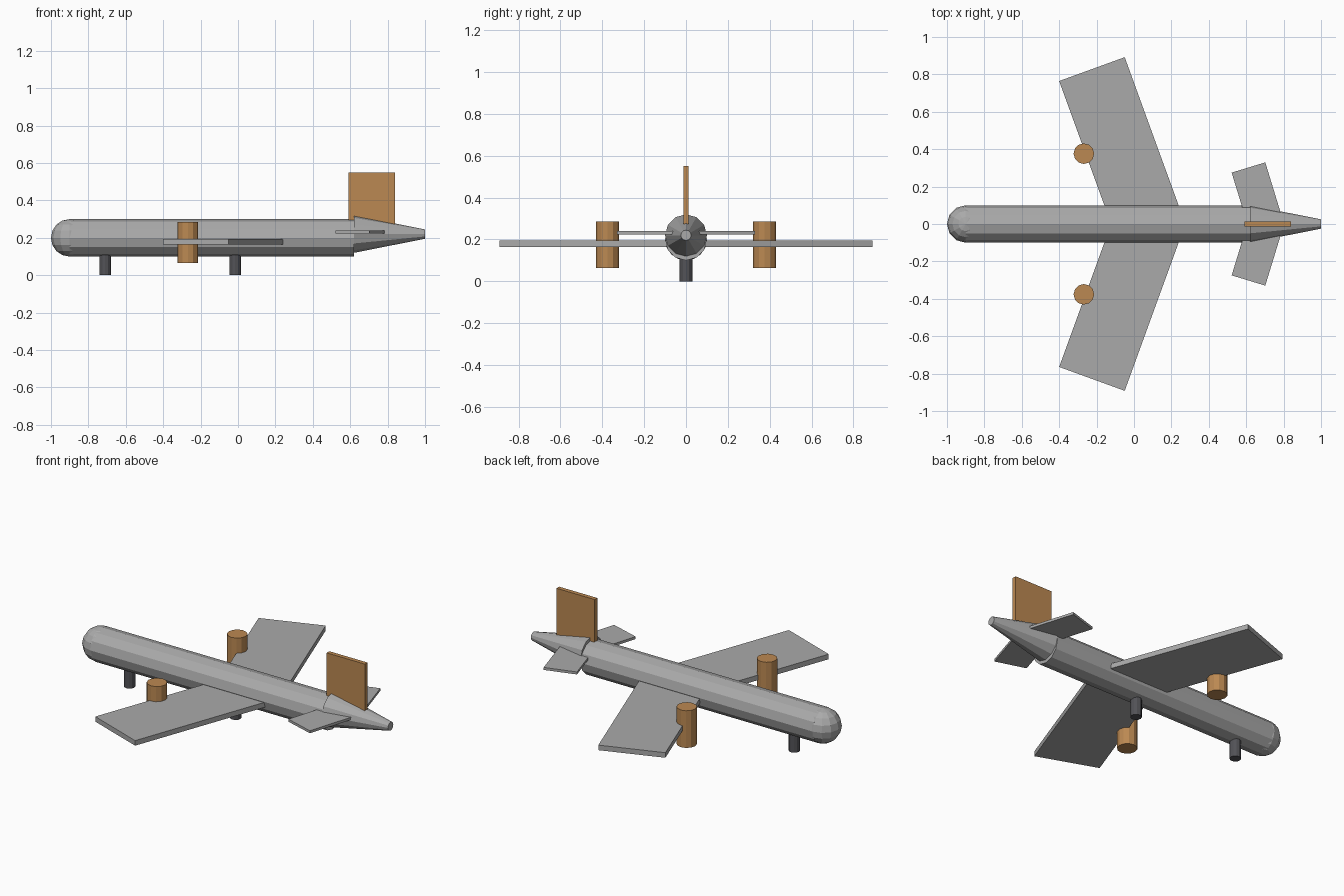
import bpy
import bmesh
from math import pi, sin, cos, radians
from mathutils import Vector

cube = bpy.data.objects.get("Cube")
if cube:
    bpy.data.objects.remove(cube, do_unlink=True)


def make_material(name, color):
    mat = bpy.data.materials.new(name)
    mat.use_nodes = True
    mat.diffuse_color = (*color, 1)
    mat.node_tree.nodes["Principled BSDF"].inputs["Base Color"].default_value = (*color, 1)
    return mat


GREY = make_material("airframe grey", (0.4, 0.4, 0.4))
ORANGE = make_material("copper orange", (0.5, 0.25, 0.085))
DARK = make_material("dark gear grey", (0.085, 0.085, 0.095))


def finish(name, mat):
    obj = bpy.context.object
    obj.name = name
    obj.data.materials.append(mat)
    return obj


def tube(name, mat, start, end, r1, r2):
    """Twelve-sided cylinder or cone between two points."""
    a, b = Vector(start), Vector(end)
    axis = b - a
    bpy.ops.mesh.primitive_cone_add(
        vertices=12, radius1=r1, radius2=r2, depth=axis.length,
        location=(a + b) / 2, rotation=axis.to_track_quat('Z', 'Y').to_euler())
    return finish(name, mat)


def box(name, mat, center, size, turn=0):
    bpy.ops.mesh.primitive_cube_add(size=1, location=center, rotation=(0, 0, turn))
    obj = finish(name, mat)
    obj.scale = size
    return obj


def swept_pair(name, tip, chord, span, z, thick, sweep):
    """Mirrored swept slabs, measured from the middle of the tip edge."""
    for word, side in (("right", -1), ("left", 1)):
        x = tip[0] + sin(sweep) * span / 2
        y = tip[1] - cos(sweep) * span / 2
        box(f"{word}_{name}", GREY, (x, side * y, z), (chord, span, thick), side * sweep)


# Fuselage, rounded nose and raised tail cone
tube("fuselage", GREY, (-0.9, 0, 0.2), (0.62, 0, 0.2), 0.1, 0.1)
bpy.ops.mesh.primitive_uv_sphere_add(segments=12, ring_count=8, radius=0.1,
                                     location=(-0.9, 0, 0.2))
finish("nose", GREY)
tube("tail_cone", GREY, (0.62, 0, 0.22), (1, 0, 0.22), 0.1, 0.025)

# Wings, tailplanes and fin
swept_pair("wing", (-0.225, 0.828), 0.373, 0.85, 0.18, 0.03, radians(20))
swept_pair("tailplane", (0.612, 0.302), 0.188, 0.28, 0.232, 0.015, radians(17))
box("tail_fin", ORANGE, (0.715, 0, 0.39), (0.25, 0.025, 0.32))

# Upright engines on the wing leading edges
for word, side in (("right", -1), ("left", 1)):
    y = side * 0.376
    tube(f"{word}_engine", ORANGE, (-0.268, y, 0.065), (-0.268, y, 0.285), 0.055, 0.055)

# Landing gear posts
for word, x in (("front", -0.71), ("rear", -0.015)):
    tube(f"{word}_landing_post", DARK, (x, 0, 0), (x, 0, 0.13), 0.031, 0.031)
